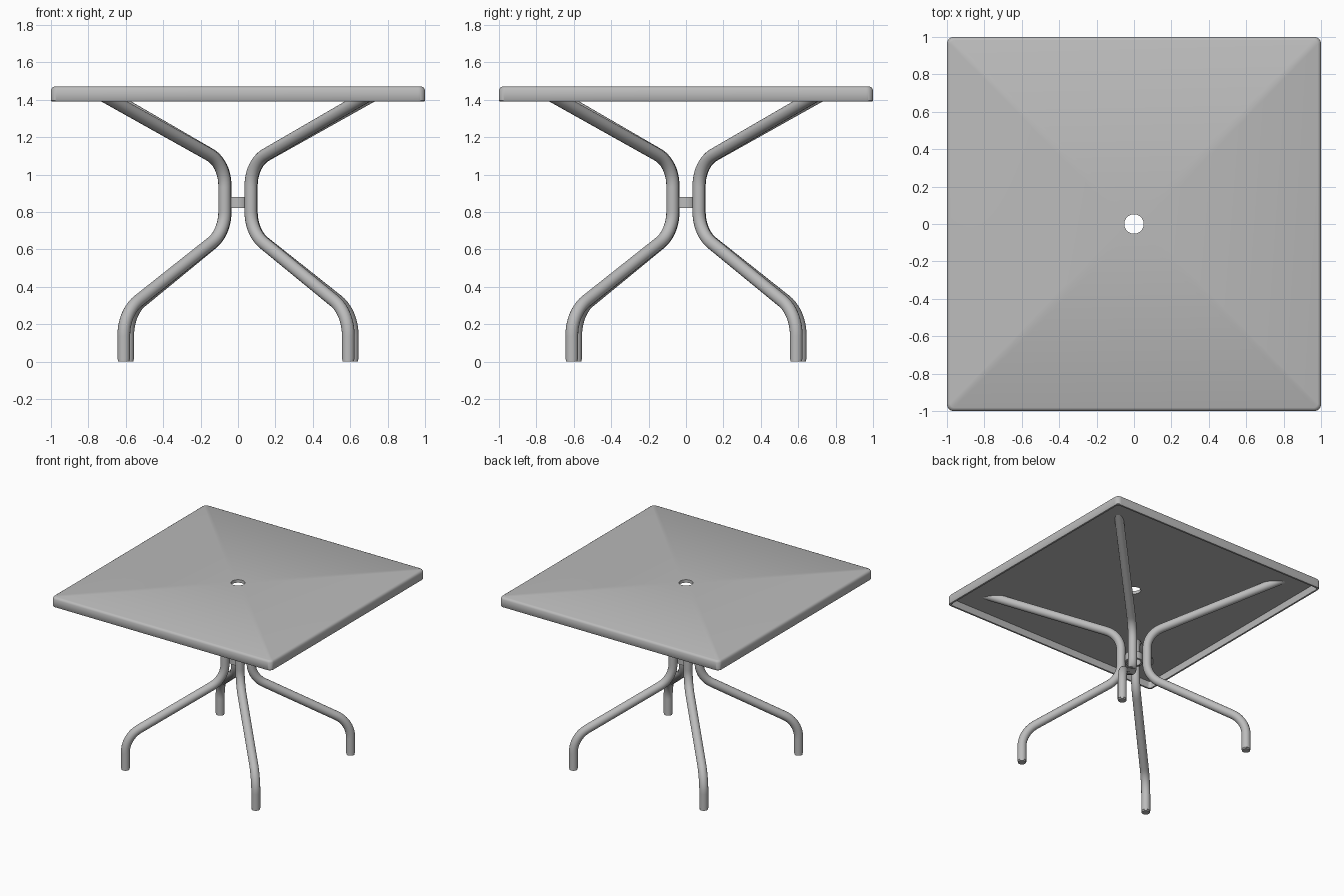
import bpy
import bmesh
from math import sin, cos, radians, pi, sqrt
from mathutils import Vector

cube = bpy.data.objects.get("Cube")
if cube:
    bpy.data.objects.remove(cube, do_unlink=True)

# Single painted-metal colour
metal = bpy.data.materials.new("grey_metal")
metal.use_nodes = True
GREY = (0.5, 0.5, 0.5, 1)
metal.diffuse_color = GREY
metal.node_tree.nodes["Principled BSDF"].inputs["Base Color"].default_value = GREY


def finish(bm, name, angle=40):
    """Turn a bmesh into a smooth-shaded object."""
    bmesh.ops.recalc_face_normals(bm, faces=bm.faces[:])
    mesh = bpy.data.meshes.new(name)
    bm.to_mesh(mesh)
    bm.free()
    obj = bpy.data.objects.new(name, mesh)
    bpy.context.collection.objects.link(obj)
    mesh.materials.append(metal)
    bpy.ops.object.select_all(action='DESELECT')
    obj.select_set(True)
    bpy.context.view_layer.objects.active = obj
    bpy.ops.object.shade_smooth_by_angle(angle=radians(angle))
    return obj


def rounded_loop(bm, half, radius, z, steps=8):
    """Rounded square outline; a circle when radius equals half."""
    verts = []
    for corner in range(4):
        a0 = corner * pi / 2
        centre = Vector((half - radius, half - radius))
        cx = centre.length * cos(a0 + pi / 4)
        cy = centre.length * sin(a0 + pi / 4)
        for i in range(steps + 1):
            a = a0 + (i + 0.5) / (steps + 1) * pi / 2 if radius == half else a0 + i / steps * pi / 2
            verts.append(bm.verts.new((cx + radius * cos(a), cy + radius * sin(a), z)))
    return verts


def closed_shell(name, sections):
    """Join outlines in turn, the last back to the first."""
    bm = bmesh.new()
    loops = [rounded_loop(bm, *s) for s in sections]
    for a, b in zip(loops, loops[1:] + loops[:1]):
        n = len(a)
        for i in range(n):
            j = (i + 1) % n
            bm.faces.new((a[i], a[j], b[j], b[i]))
    return finish(bm, name)


# Table top: hollow pan with a rim and a central hole
TOP, UNDER, RIM = 1.47, 1.445, 1.39
closed_shell("table_top", [
    (0.052, 0.052, UNDER), (0.052, 0.052, TOP),
    (0.982, 0.022, TOP), (0.993, 0.031, TOP - 0.005), (1.0, 0.036, TOP - 0.017),
    (1.0, 0.036, RIM + 0.005), (0.996, 0.033, RIM),
    (0.982, 0.022, RIM), (0.978, 0.02, UNDER)])

# Ring that holds the four legs together
closed_shell("hub_ring", [
    (0.052, 0.052, 0.82), (0.052, 0.052, 0.88),
    (0.068, 0.068, 0.88), (0.068, 0.068, 0.82)])

# Bent tube centreline: (distance from the middle, height, bend length)
RADIUS = 0.034
D = sqrt(2)
PATH = [(0.6 * D, 0.012, 0), (0.6 * D, 0.263, 0.12), (0.07 * D, 0.69, 0.11),
        (0.07 * D, 1.06, 0.12), (0.825 * D, 1.49, 0)]


def bezier_points():
    """Split each bend into two points with handles."""
    pts = [Vector((d, 0, z)) for d, z, _ in PATH]
    out = []
    for i, p in enumerate(pts):
        t = PATH[i][2]
        if not t:
            out.append((p, p, p))
            continue
        back = (pts[i - 1] - p).normalized() * t
        ahead = (pts[i + 1] - p).normalized() * t
        out.append((p + back, p + back * 1.1, p + back * 0.4))
        out.append((p + ahead, p + ahead * 0.4, p + ahead * 1.1))
    return out


def tube_mesh():
    curve = bpy.data.curves.new("leg_path", 'CURVE')
    curve.dimensions = '3D'
    curve.twist_mode = 'MINIMUM'
    curve.resolution_u = 10
    curve.bevel_depth = RADIUS
    curve.bevel_resolution = 6
    curve.use_fill_caps = True
    spline = curve.splines.new('BEZIER')
    points = bezier_points()
    spline.bezier_points.add(len(points) - 1)
    for bp, (co, left, right) in zip(spline.bezier_points, points):
        bp.handle_left_type = bp.handle_right_type = 'FREE'
        bp.co, bp.handle_left, bp.handle_right = co, left, right
    helper = bpy.data.objects.new("leg_path", curve)
    bpy.context.collection.objects.link(helper)
    graph = bpy.context.evaluated_depsgraph_get()
    mesh = bpy.data.meshes.new_from_object(helper.evaluated_get(graph))
    bpy.data.objects.remove(helper, do_unlink=True)
    return mesh


# Four legs, each trimmed inside the table top, and their foot caps
tube = tube_mesh()
for k, side in enumerate(("back_left", "back_right", "front_right", "front_left")):
    angle = radians(44 + 90 * k)
    bm = bmesh.new()
    bm.from_mesh(tube)
    bmesh.ops.remove_doubles(bm, verts=bm.verts[:], dist=0.0001)
    bmesh.ops.bisect_plane(bm, geom=bm.verts[:] + bm.edges[:] + bm.faces[:],
                           plane_co=(0, 0, UNDER + 0.01), plane_no=(0, 0, 1),
                           clear_outer=True)
    leg = finish(bm, "leg_" + side)
    leg.rotation_euler.z = angle

    bm = bmesh.new()
    bmesh.ops.create_cone(bm, cap_ends=True, segments=24, radius1=RADIUS - 0.003,
                          radius2=RADIUS - 0.003, depth=0.03)
    foot = finish(bm, "foot_cap_" + side)
    foot.location = (PATH[0][0] * cos(angle), PATH[0][0] * sin(angle), 0.015)
